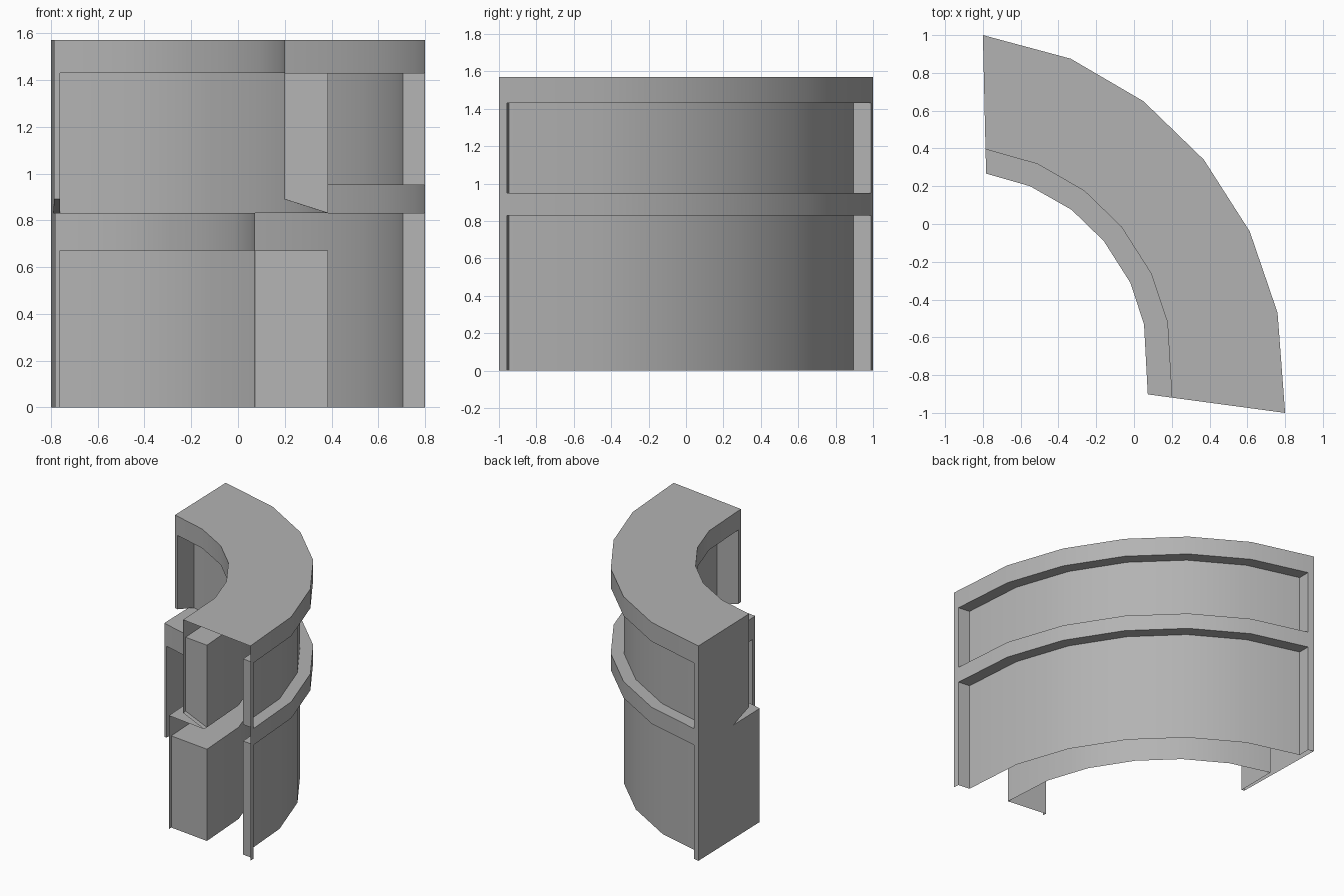
import bpy, bmesh

if "Cube" in bpy.data.objects:
    bpy.data.objects.remove(bpy.data.objects["Cube"])

# Plan outlines, from the closed back end (t=0) to the open front end (t=6)
OUT = [(-.80, 1.0), (-.335, .875), (.05, .65), (.37, .34), (.613, -.04), (.76, -.47), (.80, -1.0)]
INN = [(-.783, .267), (-.55, .20), (-.33, .075), (-.16, -.09), (-.02, -.31), (.053, -.53), (.073, -.902)]
T0, T1 = .09, 5.92                # where the recessed niches start and stop
NICHE = [T0, 1, 2, 3, 4, 5, T1]
ENDS = [[0, T0], [T1, 6]]
H = 1.57
UP, REC_IN, REC_OUT = .825, .567, .127   # depth fractions: 0 outer edge, 1 inner edge

grey = bpy.data.materials.new("mid_grey")
grey.diffuse_color = (.45, .45, .45, 1)
grey.use_nodes = True
grey.node_tree.nodes["Principled BSDF"].inputs["Base Color"].default_value = grey.diffuse_color


def at(t, w, z):
    i = min(int(t), 5)
    f = t - i
    o, n = [[P[i][k] + (P[i + 1][k] - P[i][k]) * f for k in (0, 1)] for P in (OUT, INN)]
    return (o[0] + (n[0] - o[0]) * w, o[1] + (n[1] - o[1]) * w, z)


def sweep(bm, profile, stations):
    rows = [[bm.verts.new(at(t, w, z)) for w, z in profile] for t in stations]
    for r, s in zip(rows, rows[1:]):
        for j in range(len(profile) - 1):
            bm.faces.new((r[j], s[j], s[j + 1], r[j + 1]))


def cap(bm, t, outline):
    bm.faces.new([bm.verts.new(at(t, w, z)) for w, z in outline])


def niche_ends(bm, outline):
    cap(bm, T0, outline)
    cap(bm, T1, outline[::-1])


def finish(name, bm):
    bmesh.ops.remove_doubles(bm, verts=bm.verts, dist=.0005)
    me = bpy.data.meshes.new(name)
    bm.to_mesh(me)
    bm.free()
    me.materials.append(grey)
    ob = bpy.data.objects.new(name, me)
    bpy.context.collection.objects.link(ob)
    bpy.ops.object.select_all(action='DESELECT')
    bpy.context.view_layer.objects.active = ob
    ob.select_set(True)
    bpy.ops.object.shade_smooth_by_angle(angle=.56)


# Outer wall: two bands with recessed panels between them
bm = bmesh.new()
sweep(bm, [(0, H), (0, 1.43), (REC_OUT, 1.43), (REC_OUT, .95), (0, .95),
           (0, .83), (REC_OUT, .83), (REC_OUT, 0)], NICHE)
for e in ENDS:
    sweep(bm, [(0, H), (0, 0)], e)
for lo, hi in ((0, .83), (.95, 1.43)):
    niche_ends(bm, [(REC_OUT, lo), (0, lo), (0, hi), (REC_OUT, hi)])
finish("outer_wall", bm)

# Inner wall: projecting lower ledge and set-back upper panel with undercut posts
bm = bmesh.new()
sweep(bm, [(REC_IN, 0), (REC_IN, .67), (1, .67), (1, .83), (REC_IN, .83),
           (REC_IN, 1.43), (UP, 1.43), (UP, H)], NICHE)
for e in ENDS:
    sweep(bm, [(1, 0), (1, .83), (REC_IN, .83), (UP, .89), (UP, H)], e)
niche_ends(bm, [(1, 0), (REC_IN, 0), (REC_IN, .67), (1, .67)])
niche_ends(bm, [(UP, .89), (REC_IN, .83), (REC_IN, 1.43), (UP, 1.43)])
finish("inner_wall", bm)

# Flat top
bm = bmesh.new()
sweep(bm, [(UP, H), (0, H)], [0] + NICHE + [6])
finish("top_deck", bm)

# Closed back end; the front end and the underside stay open
bm = bmesh.new()
cap(bm, 0, [(0, 0), (1, 0), (1, .83), (REC_IN, .83), (UP, .89), (UP, H), (0, H)][::-1])
finish("back_end_wall", bm)
